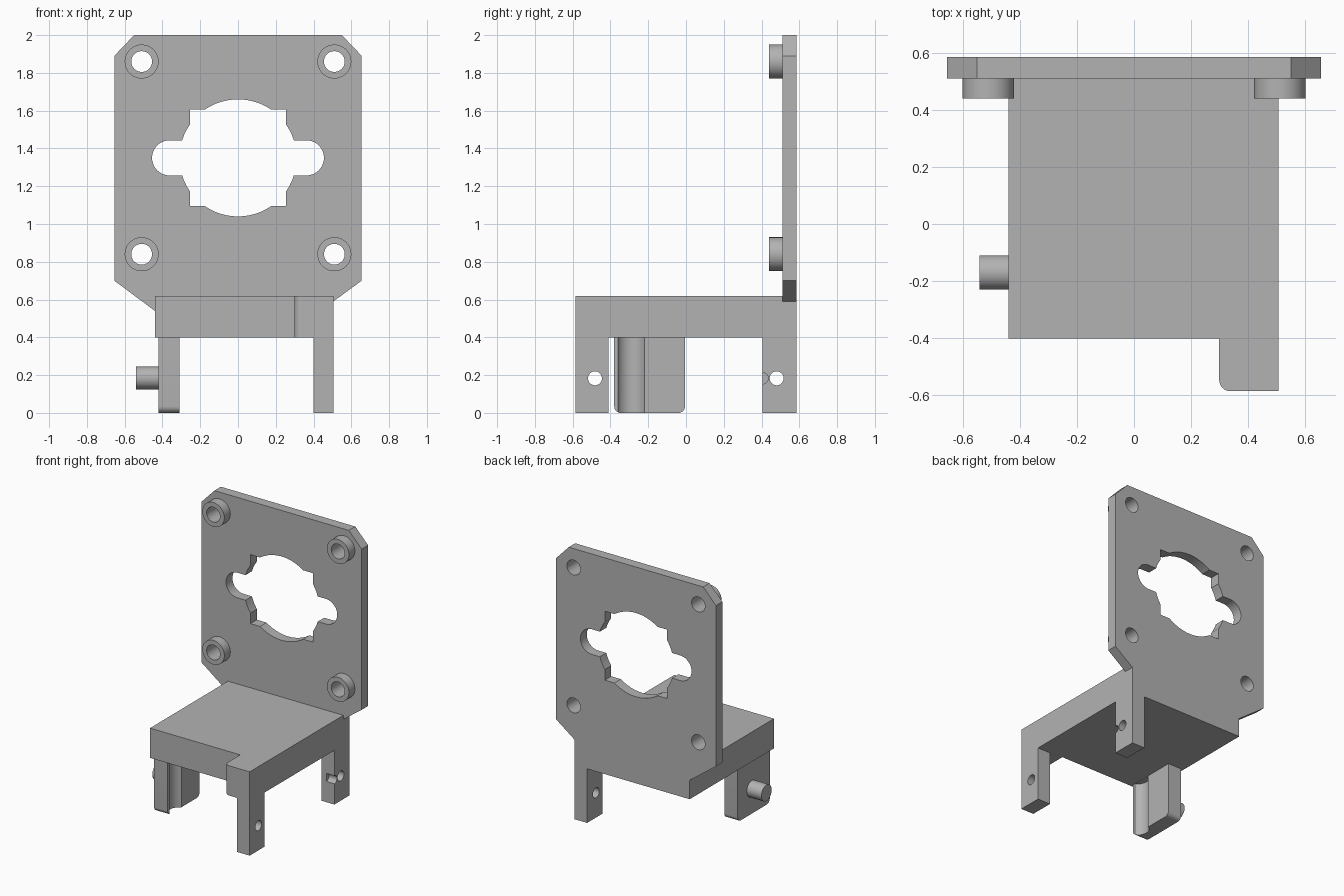
import bpy, bmesh
from math import pi, cos, sin, radians
from mathutils import Vector

old = bpy.data.objects.get("Cube")
if old:
    bpy.data.objects.remove(old, do_unlink=True)

# Single matte grey
grey = bpy.data.materials.new("plain grey")
grey.use_nodes = True
COLOUR = (0.45, 0.45, 0.45, 1)
grey.diffuse_color = COLOUR
grey.node_tree.nodes["Principled BSDF"].inputs["Base Color"].default_value = COLOUR

# How a 2D outline point and a depth map to 3D for each extrusion axis
PLACE = {
    "x": lambda u, v, d: Vector((d, u, v)),
    "y": lambda u, v, d: Vector((u, d, v)),
    "z": lambda u, v, d: Vector((u, v, d)),
}


def prism(name, outline, axis, lo, hi):
    """Extrude a closed outline between two depths along an axis."""
    bm = bmesh.new()
    place = PLACE[axis]
    base = bm.faces.new([bm.verts.new(place(u, v, lo)) for u, v in outline])
    new = bmesh.ops.extrude_face_region(bm, geom=[base])["geom"]
    shift = place(0, 0, hi - lo)
    bmesh.ops.translate(bm, vec=shift, verts=[g for g in new if isinstance(g, bmesh.types.BMVert)])
    bmesh.ops.recalc_face_normals(bm, faces=bm.faces)
    mesh = bpy.data.meshes.new(name)
    bm.to_mesh(mesh)
    bm.free()
    mesh.materials.append(grey)
    obj = bpy.data.objects.new(name, mesh)
    bpy.context.collection.objects.link(obj)
    return obj


def arc(cu, cv, r, start=0, end=360, n=40):
    steps = n if end - start == 360 else n + 1
    angles = [radians(start + (end - start) * i / n) for i in range(steps)]
    return [(cu + r * cos(a), cv + r * sin(a)) for a in angles]


def rect(u0, u1, v0, v1):
    return [(u0, v0), (u1, v0), (u1, v1), (u0, v1)]


def cut(obj, outline, axis, lo, hi):
    """Cut an extruded outline out of an object."""
    cutter = prism("cutter", outline, axis, lo, hi)
    cutter.hide_render = True
    mod = obj.modifiers.new("cut", "BOOLEAN")
    mod.operation, mod.solver, mod.object = "DIFFERENCE", "EXACT", cutter
    bpy.context.view_layer.objects.active = obj
    bpy.ops.object.modifier_apply(modifier=mod.name)
    bpy.data.objects.remove(cutter, do_unlink=True)


def smooth(obj):
    bpy.ops.object.select_all(action="DESELECT")
    obj.select_set(True)
    bpy.context.view_layer.objects.active = obj
    bpy.ops.object.shade_smooth_by_angle(angle=radians(30))


BACK, FACE = 0.585, 0.51      # rear and front of the upright plate
LEFT, RIGHT = 0.505, -0.44    # sides of the base
UNDER, TOP = 0.4, 0.62        # base slab heights
MID = 1.35                    # centre of the large opening

# Upright plate with clipped corners
plate = prism("mounting_plate", [
    (RIGHT, UNDER), (LEFT, UNDER), (LEFT, 0.59), (0.655, 0.7), (0.655, 1.89), (0.55, 2),
    (-0.55, 2), (-0.655, 1.89), (-0.655, 0.7), (RIGHT, 0.54)], "y", FACE, BACK)

# Large opening: circle, square and rounded slot
slot = arc(0.362, MID, 0.093, -90, 90, 20) + arc(-0.362, MID, 0.093, 90, 270, 20)
for shape in (arc(0, MID, 0.31, n=64), rect(-0.255, 0.255, 1.095, 1.605), slot):
    cut(plate, shape, "y", 0.4, 0.7)

# Hollow spacers around the four screw holes
for side, x in (("right", -0.51), ("left", 0.51)):
    for level, z in (("lower", 0.84), ("upper", 1.86)):
        hole = arc(x, z, 0.055)
        cut(plate, hole, "y", 0.4, 0.7)
        spacer = prism(f"{level}_{side}_spacer", arc(x, z, 0.09), "y", 0.44, FACE)
        cut(spacer, hole, "y", 0.4, 0.7)
        smooth(spacer)
smooth(plate)

# Base slab with a forward lug on its left corner
base = prism("base_slab", [(RIGHT, FACE), (RIGHT, -0.4), (0.298, -0.4)]
             + arc(0.338, -BACK + 0.04, 0.04, 180, 270, 8)
             + [(LEFT, -BACK), (LEFT, FACE)], "z", UNDER, TOP)
smooth(base)

# Two drilled legs on the left side
for name, y0, y1, hole_y in (("front_leg", -BACK, -0.41, -0.482), ("back_leg", 0.405, BACK, 0.48)):
    leg = prism(name, rect(y0, y1, 0, UNDER), "x", 0.4, LEFT)
    cut(leg, arc(hole_y, 0.183, 0.037), "x", 0.3, 0.6)
    if name == "back_leg":
        cut(leg, arc(y0, 0.183, 0.03), "x", 0.44, 0.6)
    smooth(leg)

# Wide right leg with rounded feet and a vertical groove on its inner face
R = 0.035
side_leg = prism("side_leg", arc(-0.38 + R, R, R, 180, 270, 8) + arc(-0.005 - R, R, R, 270, 360, 8)
                 + [(-0.005, UNDER), (-0.38, UNDER)], "x", -0.42, -0.31)
cut(side_leg, arc(-0.275, -0.29, 0.078), "z", -0.1, 0.399)
smooth(side_leg)

# Peg on the outside of the right leg
peg = prism("side_peg", arc(-0.17, 0.185, 0.06), "x", -0.54, -0.415)
smooth(peg)
